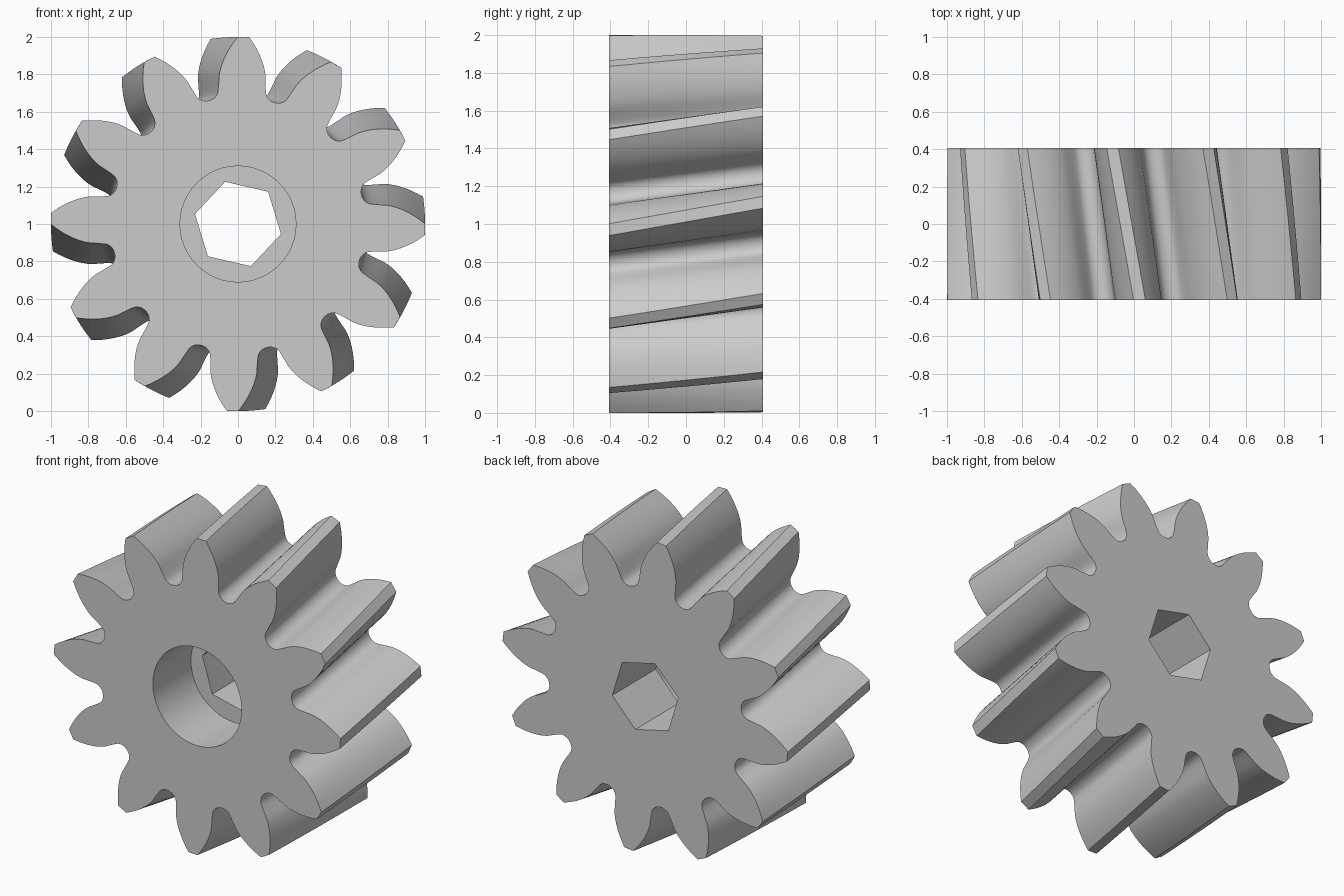
import bpy, bmesh, math

if "Cube" in bpy.data.objects:
    bpy.data.objects.remove(bpy.data.objects["Cube"])

TEETH = 12
HALF_DEPTH = 0.407
BORE_DEPTH = 0.38            # round bore depth before the hexagonal hole
START, TWIST = math.radians(-1.7), math.radians(8.3)
LAYERS = 12
PITCH_R, PRESSURE = 6 / 7, math.radians(25)
BASE_R = PITCH_R * math.cos(PRESSURE)


def inv(a):
    return math.tan(a) - a


def half_angle(r):
    """Half the angular tooth thickness on the involute flank."""
    return math.pi / (2 * TEETH) + inv(PRESSURE) - inv(math.acos(min(1, BASE_R / r)))


# Half tooth from the tip down the involute flank to the root fillet
half = []
for i in range(9):
    r = 1 + (BASE_R + 0.0005 - 1) * i / 8
    half.append((r, half_angle(r)))
half += [(r, w / r) for r, w in [(0.74, 0.127), (0.715, 0.129), (0.70, 0.134),
                                 (0.688, 0.145), (0.68, 0.16)]]
tooth = [(r, -a) for r, a in reversed(half)] + half
tooth.append((0.678, math.pi / TEETH))
outline = [(r, a + k * 2 * math.pi / TEETH) for k in range(TEETH) for r, a in tooth]

bm = bmesh.new()


def ring(points, y, turn=0.0):
    return [bm.verts.new((r * math.cos(a + turn), y, 1 + r * math.sin(a + turn)))
            for r, a in points]


def bridge(a, b):
    n = len(a)
    for i in range(n):
        j = (i + 1) % n
        bm.faces.new((a[i], a[j], b[j], b[i]))


def fill_between(a, b):
    """Flat face with a hole, between two closed loops."""
    edges = []
    for loop in (a, b):
        for i in range(len(loop)):
            pair = (loop[i], loop[(i + 1) % len(loop)])
            edges.append(bm.edges.get(pair) or bm.edges.new(pair))
    bmesh.ops.triangle_fill(bm, use_beauty=True, edges=edges, normal=(0, -1, 0))


# Helical teeth
rings = [ring(outline, -HALF_DEPTH + 2 * HALF_DEPTH * i / LAYERS, START + TWIST * i / LAYERS)
         for i in range(LAYERS + 1)]
for lower, upper in zip(rings, rings[1:]):
    bridge(lower, upper)

# Round bore in front, hexagonal hole through to the back
circle = [(0.31, 2 * math.pi * i / 48) for i in range(48)]
hexagon = [(0.236, math.radians(47 + 60 * i)) for i in range(6)]
step_y = -HALF_DEPTH + BORE_DEPTH
bore_front, bore_end = ring(circle, -HALF_DEPTH), ring(circle, step_y)
hex_front, hex_back = ring(hexagon, step_y), ring(hexagon, HALF_DEPTH)
bridge(bore_front, bore_end)
bridge(hex_front, hex_back)

# Front face, step inside the bore, back face
fill_between(rings[0], bore_front)
fill_between(bore_end, hex_front)
fill_between(rings[-1], hex_back)
bmesh.ops.recalc_face_normals(bm, faces=bm.faces[:])

mesh = bpy.data.meshes.new("helical_gear")
bm.to_mesh(mesh)
bm.free()
gear = bpy.data.objects.new("helical_gear", mesh)
bpy.context.collection.objects.link(gear)

grey = bpy.data.materials.new("light_grey")
grey.diffuse_color = (0.6, 0.6, 0.6, 1)
grey.use_nodes = True
grey.node_tree.nodes["Principled BSDF"].inputs["Base Color"].default_value = grey.diffuse_color
mesh.materials.append(grey)

bpy.context.view_layer.objects.active = gear
gear.select_set(True)
bpy.ops.object.shade_smooth_by_angle(angle=math.radians(30))
